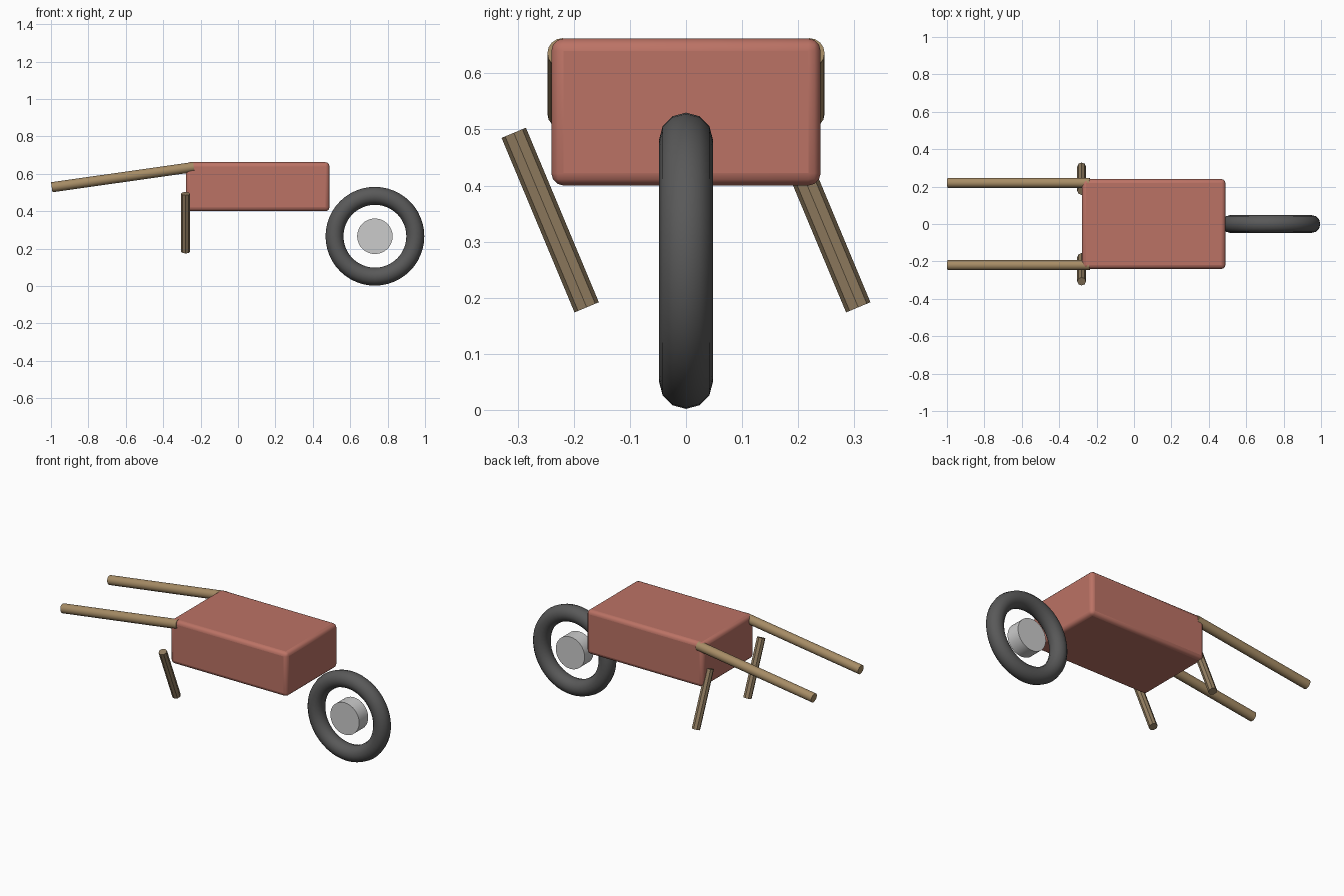
import bpy
from math import pi
from mathutils import Vector

if "Cube" in bpy.data.objects:
    bpy.data.objects.remove(bpy.data.objects["Cube"])


def material(name, rgb):
    m = bpy.data.materials.new(name)
    m.diffuse_color = (*rgb, 1)
    m.use_nodes = True
    m.node_tree.nodes["Principled BSDF"].inputs["Base Color"].default_value = m.diffuse_color
    return m


RED = material("red_paint", (0.50, 0.17, 0.13))
WOOD = material("wood", (0.38, 0.26, 0.13))
DARK_WOOD = material("dark_wood", (0.29, 0.21, 0.12))
RUBBER = material("rubber", (0.10, 0.10, 0.10))


def finish(name, mat=None, smooth=True):
    ob = bpy.context.object
    ob.name = name
    if mat:
        ob.data.materials.append(mat)
    if smooth:
        bpy.ops.object.shade_smooth_by_angle(angle=pi / 5)
    return ob


def rod(name, a, b, radius, sides, mat, smooth):
    a, b = Vector(a), Vector(b)
    d = b - a
    bpy.ops.mesh.primitive_cylinder_add(
        vertices=sides, radius=radius, depth=d.length, location=(a + b) / 2,
        rotation=d.to_track_quat('Z', 'Y').to_euler())
    return finish(name, mat, smooth)


# Tray: solid box with rounded edges
bpy.ops.mesh.primitive_cube_add(size=1, location=(0.105, 0, 0.531))
tray = bpy.context.object
tray.scale = (0.768, 0.48, 0.262)
bpy.ops.object.transform_apply(location=False, rotation=False, scale=True)
bevel = tray.modifiers.new("rounding", 'BEVEL')
bevel.width = 0.022
bevel.segments = 3
finish("tray", RED)

# Wheel: tyre and hub
WHEEL = (0.732, 0, 0.266)
bpy.ops.mesh.primitive_torus_add(
    location=WHEEL, rotation=(pi / 2, 0, 0), major_radius=0.216,
    minor_radius=0.048, major_segments=48, minor_segments=12)
finish("tyre", RUBBER)
for p in bpy.context.object.data.polygons:
    p.use_smooth = True
bpy.ops.mesh.primitive_cylinder_add(
    vertices=32, radius=0.095, depth=0.085, location=WHEEL,
    rotation=(pi / 2, 0, 0))
finish("hub")

# Handles mirrored; both legs lean the same way
for side, s in (("front", -1), ("back", 1)):
    y = 0.22 * s
    rod(side + "_handle", (-0.996, y, 0.528), (-0.236, y, 0.636),
        0.027, 16, WOOD, True)
    y = 0.242 * s
    rod(side + "_leg", (-0.28, y + 0.065, 0.183), (-0.28, y - 0.065, 0.494),
        0.0235, 8, DARK_WOOD, False)
